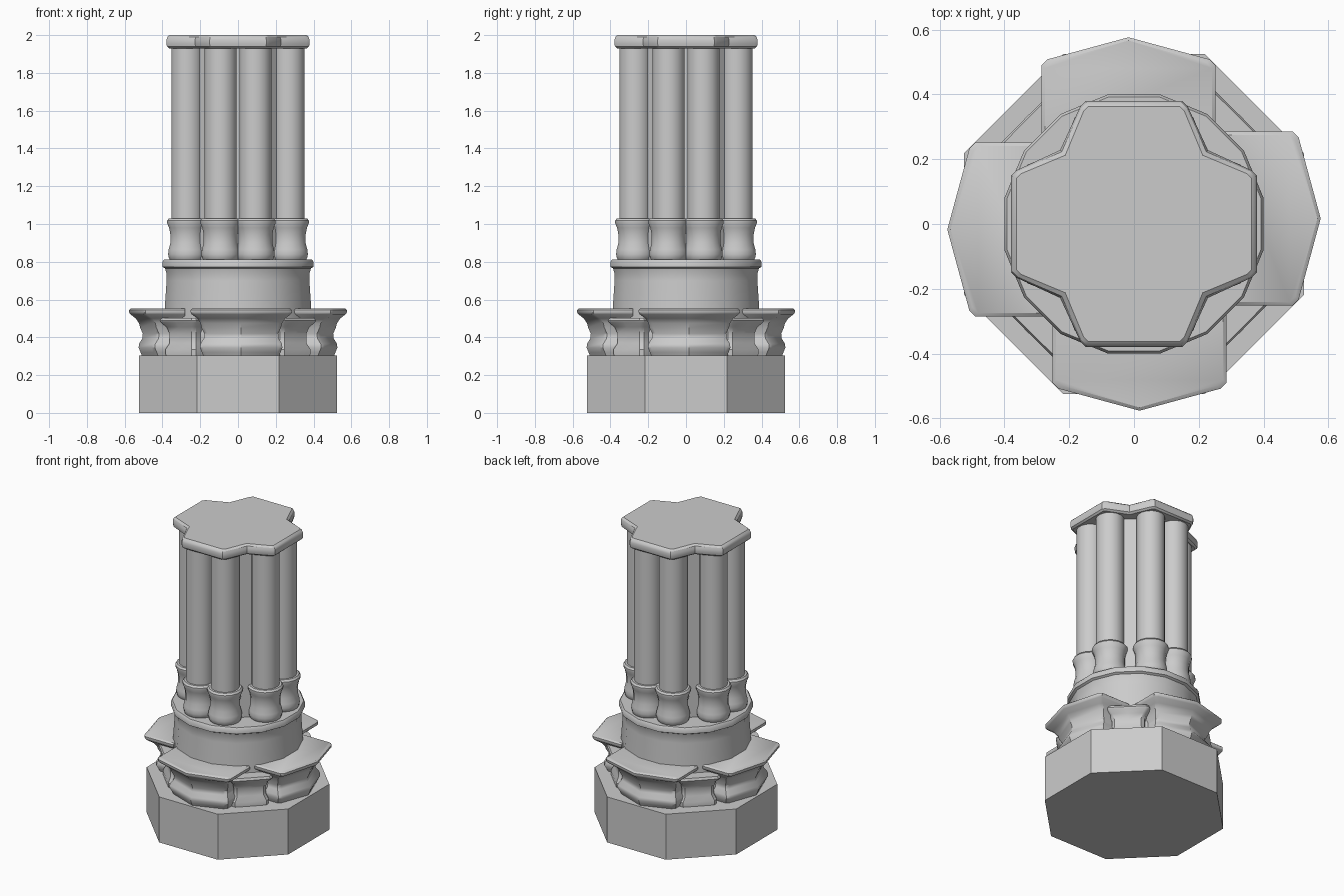
import bpy, bmesh, math
from mathutils import Matrix

cube = bpy.data.objects.get("Cube")
if cube:
    bpy.data.objects.remove(cube)

stone = bpy.data.materials.new("grey_stone")
stone.use_nodes = True
stone.diffuse_color = (0.6, 0.6, 0.6, 1)
stone.node_tree.nodes["Principled BSDF"].inputs["Base Color"].default_value = (0.6, 0.6, 0.6, 1)


def loft(name, loops, turn=0.0, angle=35):
    """Skin a stack of equal-length loops, cap both ends and turn about z."""
    bm = bmesh.new()
    rings = [[bm.verts.new(p) for p in loop] for loop in loops]
    n = len(rings[0])
    for a, b in zip(rings, rings[1:]):
        for i in range(n):
            j = (i + 1) % n
            bm.faces.new((a[i], a[j], b[j], b[i]))
    bm.faces.new(rings[0][::-1])
    bm.faces.new(rings[-1])
    bmesh.ops.recalc_face_normals(bm, faces=bm.faces)
    bm.transform(Matrix.Rotation(turn, 4, "Z"))
    mesh = bpy.data.meshes.new(name)
    bm.to_mesh(mesh)
    bm.free()
    mesh.materials.append(stone)
    obj = bpy.data.objects.new(name, mesh)
    bpy.context.collection.objects.link(obj)
    bpy.ops.object.select_all(action="DESELECT")
    obj.select_set(True)
    bpy.context.view_layer.objects.active = obj
    bpy.ops.object.shade_smooth_by_angle(angle=math.radians(angle))
    return obj


def turned(name, profile, sides, x=0.0, y=0.0, angle=35):
    """Polygonal turning; profile is (apothem, z) with flats facing the axes."""
    k = 1 / math.cos(math.pi / sides)
    angles = [(i + 0.5) * math.tau / sides for i in range(sides)]
    return loft(name, [[(x + r * k * math.cos(a), y + r * k * math.sin(a), z)
                        for a in angles] for r, z in profile], angle=angle)


def bracket(name, half, shoulder, tip, inner, shift, profile, turn):
    """Moulded block facing -y; profile is (inset, z)."""
    loops = []
    for d, z in profile:
        w, s, c = half - d, shoulder - d, 0.018
        plan = [(-w, -inner), (-w, c - s), (c - w, -s), (0, d - tip),
                (w - c, -s), (w, c - s), (w, -inner)]
        loops.append([(x + shift, y, z) for x, y in plan])
    return loft(name, loops, turn)


# Octagonal plinth
turned("plinth", [(0.525, 0), (0.525, 0.305)], 8, angle=20)

# Four pointed brackets and four small diagonal ones between them
big = [(0.068, 0.3), (0.06, 0.32), (0.05, 0.345), (0.052, 0.365), (0.07, 0.395),
       (0.072, 0.42), (0.058, 0.45), (0.052, 0.475), (0.035, 0.50), (0.006, 0.522),
       (0, 0.532), (0, 0.545), (0.01, 0.553)]
small = [(0.022, 0.3), (0.02, 0.335), (0.036, 0.37), (0.036, 0.42), (0.024, 0.455),
         (0.004, 0.478), (0, 0.488), (0.006, 0.503)]
for i in range(4):
    quarter = i * math.pi / 2
    bracket(f"pointed_bracket_{i + 1}", 0.268, 0.508, 0.576, 0.28, 0.017, big, quarter)
    bracket(f"diagonal_bracket_{i + 1}", 0.135, 0.467, 0.468, 0.28, 0, small,
            quarter + math.pi / 4)

# Sixteen-sided drum with a coved lip
turned("drum", [(0.39, 0.3), (0.388, 0.55), (0.378, 0.70), (0.378, 0.735), (0.386, 0.765),
                (0.40, 0.773), (0.40, 0.80), (0.392, 0.812)], 16)

# Core of the shaft
turned("shaft_core", [(0.25, 0.8), (0.25, 1.95)], 8, angle=20)

# Eight clustered shafts, each on a moulded foot
foot = [(0.09, 0.808), (0.098, 0.82), (0.102, 0.84), (0.099, 0.865), (0.09, 0.90),
        (0.09, 0.945), (0.097, 0.98), (0.107, 1.005), (0.107, 1.018), (0.098, 1.03)]
n = 0
for side in (-1, 1):
    for off in (-0.092, 0.092):
        for x, y in ((off, side * 0.268), (side * 0.268, off)):
            n += 1
            turned(f"shaft_{n}", [(0.085, 0.82), (0.085, 1.95)], 16, x, y)
            turned(f"shaft_foot_{n}", foot, 16, x, y)

# Cross-shaped cap with a rounded rim
cap = []
for d, z in ((0.014, 1.93), (0.003, 1.94), (0, 1.955), (0, 1.975), (0.005, 1.99), (0.016, 2.0)):
    e, w, c = 0.379 - d, 0.165 - d * 0.6, 0.228 - d
    corner = [(e, -w + 0.015), (e, w - 0.015), (e - 0.015, w), (c, c), (w, e - 0.015)]
    loop = []
    for i in range(4):
        turn = Matrix.Rotation(i * math.pi / 2, 2)
        for px, py in corner:
            loop.append((turn[0][0] * px + turn[0][1] * py,
                         turn[1][0] * px + turn[1][1] * py, z))
    cap.append(loop)
loft("cap", cap, angle=30)
